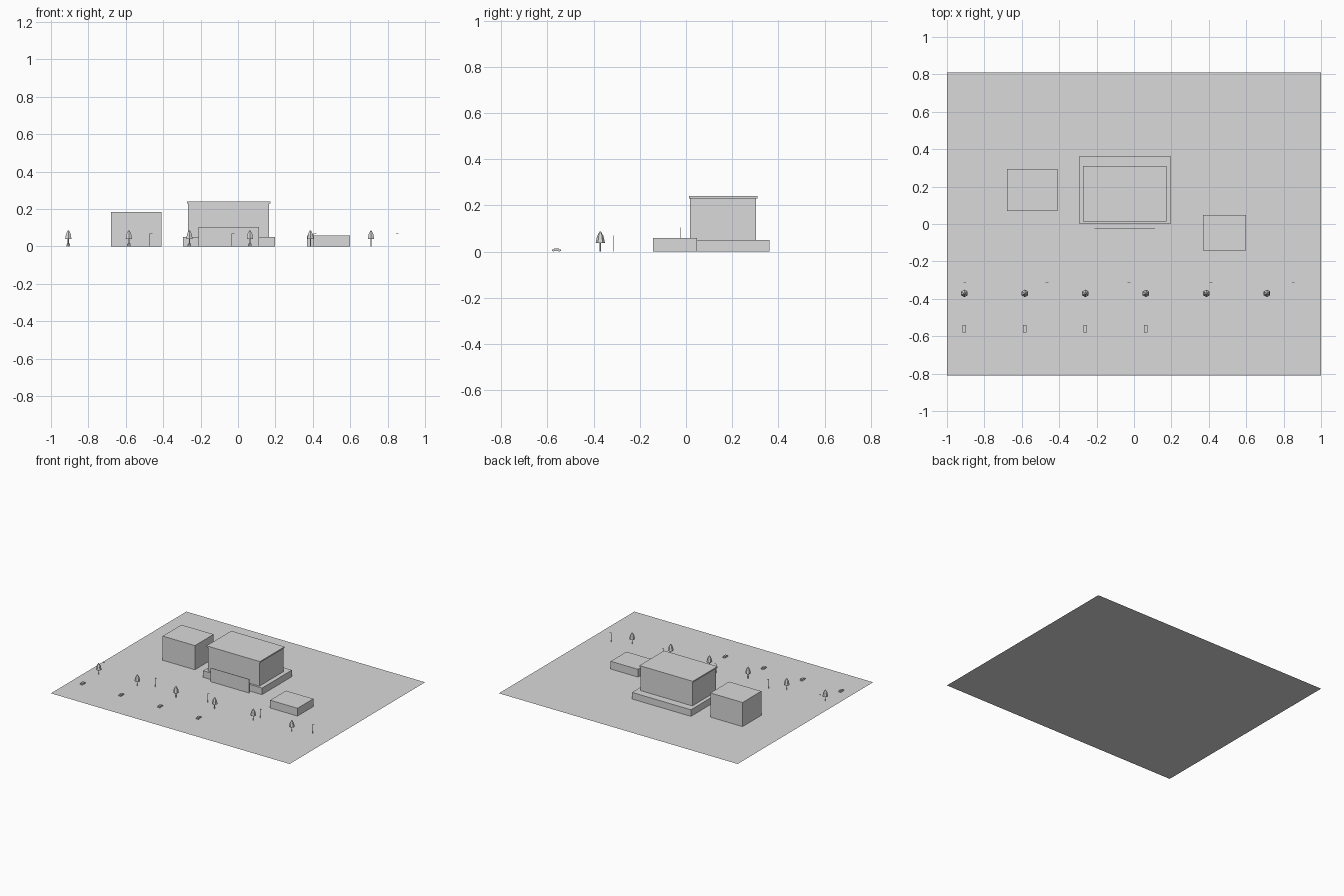
import bpy, bmesh, math
from mathutils import Matrix

if "Cube" in bpy.data.objects:
    bpy.data.objects.remove(bpy.data.objects["Cube"])

grey = bpy.data.materials.new("plain_grey")
grey.diffuse_color = (0.7, 0.7, 0.7, 1)
grey.use_nodes = True
grey.node_tree.nodes["Principled BSDF"].inputs["Base Color"].default_value = grey.diffuse_color


def finish(name, bm):
    me = bpy.data.meshes.new(name)
    bm.to_mesh(me)
    bm.free()
    me.materials.append(grey)
    ob = bpy.data.objects.new(name, me)
    bpy.context.collection.objects.link(ob)
    return ob


def add_box(bm, x0, x1, y0, y1, z0, z1):
    m = (Matrix.Translation(((x0 + x1) / 2, (y0 + y1) / 2, (z0 + z1) / 2))
         @ Matrix.Diagonal((x1 - x0, y1 - y0, z1 - z0, 1)))
    bmesh.ops.create_cube(bm, size=1, matrix=m)


def box(name, *bounds):
    bm = bmesh.new()
    add_box(bm, *bounds)
    return finish(name, bm)


def add_cone(bm, r0, r1, z0, z1, sides):
    bmesh.ops.create_cone(bm, cap_ends=True, segments=sides, radius1=r0, radius2=r1,
                          depth=z1 - z0, matrix=Matrix.Translation((0, 0, (z0 + z1) / 2)))


def place(first, xs, y):
    # put the first object and linked copies along a row
    for i, x in enumerate(xs):
        ob = first if i == 0 else first.copy()
        if i:
            bpy.context.collection.objects.link(ob)
        ob.location = (x, y, 0)


# ground sheet
bm = bmesh.new()
bmesh.ops.create_grid(bm, x_segments=1, y_segments=1, size=1,
                      matrix=Matrix.Diagonal((1, 0.81, 1, 1)))
finish("ground_sheet", bm)

# main building: podium, tower, roof slab, front screen
box("podium", -0.294, 0.199, 0.003, 0.361, 0, 0.05)
box("tower", -0.266, 0.167, 0.018, 0.304, 0.05, 0.23)
box("roof_slab", -0.273, 0.174, 0.013, 0.309, 0.23, 0.24)
box("front_screen", -0.211, 0.111, -0.026, -0.023, 0, 0.104)

# side buildings
box("left_block", -0.68, -0.41, 0.07, 0.294, 0, 0.183)
box("low_block", 0.369, 0.598, -0.142, 0.047, 0, 0.059)

tree_xs = [-0.907 + 0.3236 * i for i in range(6)]

# street trees: thin trunk and faceted tapering crown
bm = bmesh.new()
add_cone(bm, 0.0025, 0.0025, 0, 0.04, 6)
place(finish("tree_trunk", bm), tree_xs, -0.371)
bm = bmesh.new()
add_cone(bm, 0.02, 0.014, 0.038, 0.067, 6)
add_cone(bm, 0.014, 0.003, 0.067, 0.086, 6)
place(finish("tree_crown", bm), tree_xs, -0.371)

# cars: body, cabin, four wheels
bm = bmesh.new()
add_box(bm, -0.009, 0.009, -0.02, 0.02, 0.002, 0.009)
add_box(bm, -0.008, 0.008, -0.011, 0.011, 0.009, 0.014)
for sx in (-1, 1):
    for sy in (-1, 1):
        m = (Matrix.Translation((sx * 0.008, sy * 0.012, 0.0035))
             @ Matrix.Rotation(math.pi / 2, 4, 'Y'))
        bmesh.ops.create_cone(bm, cap_ends=True, segments=8, radius1=0.0035,
                              radius2=0.0035, depth=0.003, matrix=m)
place(finish("parked_car", bm), tree_xs[:4], -0.561)

# street lamps: pole with a short arm
bm = bmesh.new()
add_cone(bm, 0.0012, 0.0012, 0, 0.069, 6)
add_box(bm, 0, 0.014, -0.0012, 0.0012, 0.067, 0.070)
place(finish("street_lamp", bm), [-0.911 + 0.439 * i for i in range(5)], -0.314)
